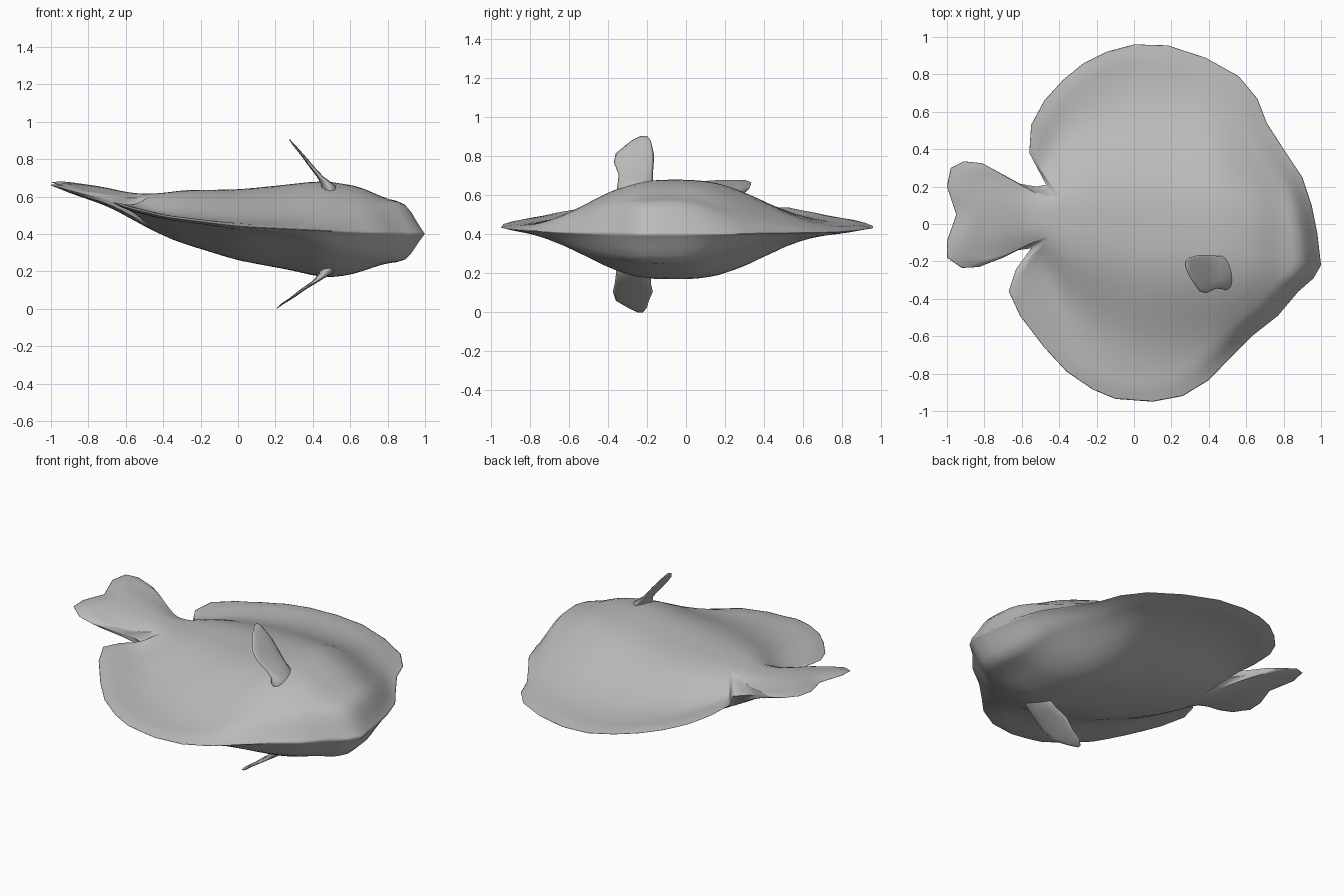
import bpy, bmesh, math

if "Cube" in bpy.data.objects:
    bpy.data.objects.remove(bpy.data.objects["Cube"])

grey = bpy.data.materials.new("plain_grey")
grey.diffuse_color = (0.5, 0.5, 0.5, 1)
grey.use_nodes = True
grey.node_tree.nodes["Principled BSDF"].inputs["Base Color"].default_value = grey.diffuse_color


def lerp_table(table, x):
    """Linear lookup in a list of (x, value)."""
    if x <= table[0][0]:
        return table[0][1]
    for (x0, v0), (x1, v1) in zip(table, table[1:]):
        if x <= x1:
            return v0 + (v1 - v0) * (x - x0) / (x1 - x0)
    return table[-1][1]


def finish(name, bm):
    bmesh.ops.recalc_face_normals(bm, faces=bm.faces[:])
    me = bpy.data.meshes.new(name)
    bm.to_mesh(me)
    bm.free()
    ob = bpy.data.objects.new(name, me)
    bpy.context.collection.objects.link(ob)
    me.materials.append(grey)
    for p in me.polygons:
        p.use_smooth = True
    return ob


def bridge(bm, a, b):
    n = len(a)
    for i in range(n):
        j = (i + 1) % n
        bm.faces.new((a[i], a[j], b[j], b[i]))


# Flat outline: snout, upper fin, tail, lower fin
OUTLINE = [(1, -.22), (.98, -.05), (.95, .1), (.9, .25), (.8, .4), (.71, .54),
           (.66, .67), (.56, .79), (.38, .89), (.18, .955), (0, .96), (-.15, .92),
           (-.27, .86), (-.38, .77), (-.48, .66), (-.55, .53), (-.56, .38),
           (-.47, .21), (-.52, .2), (-.61, .215), (-.71, .27), (-.81, .325),
           (-.91, .335), (-.98, .3), (-1, .2), (-.95, .05), (-1, -.09), (-1, -.18),
           (-.92, -.235), (-.83, -.23), (-.7, -.18), (-.62, -.14), (-.55, -.13),
           (-.63, -.24), (-.67, -.36), (-.61, -.49), (-.48, -.66), (-.36, -.79),
           (-.22, -.885), (-.1, -.935), (.1, -.95), (.26, -.92), (.4, -.835),
           (.52, -.71), (.63, -.6), (.77, -.49), (.88, -.36), (.96, -.29)]
CENTRE = (-.3, .03)

# Bent middle surface, bulge above and below it, bulge width, bulge centre
MID = [(-1, .672), (-.7, .59), (-.55, .53), (-.4, .49), (0, .44), (.6, .41), (1, .4)]
UP = [(-1, .004), (-.8, .03), (-.6, .06), (-.45, .1), (-.3, .145), (0, .185), (.2, .215),
      (.45, .255), (.65, .235), (.8, .165), (.9, .155), (1, .05)]
DOWN = [(-1, .004), (-.8, .02), (-.6, .04), (-.45, .075), (-.3, .115), (0, .17), (.3, .21),
        (.45, .24), (.6, .22), (.8, .145), (.9, .14), (1, .05)]
WIDTH = [(-.7, .2), (-.5, .17), (-.35, .36), (0, .53), (.45, .53), (.75, .4), (1, .27)]
SHIFT = [(-.5, .03), (.3, -.03), (1, -.15)]


def smooth_lookup(table, x, r=.05):
    return sum(lerp_table(table, x + k * r) for k in (-1, 0, 1)) / 3


def surface(x, y, rim_distance, side):
    d = abs(y - lerp_table(SHIFT, x)) / smooth_lookup(WIDTH, x)
    bulge = smooth_lookup(UP if side > 0 else DOWN, x) * math.exp(-d ** 2.8)
    fade = math.sin(math.pi / 2 * min(1, rim_distance / .11))
    tilt = .05 * y * min(1, max(0, (-x - .5) / .3))
    return smooth_lookup(MID, x) + tilt + side * (bulge + .012) * fade


# Body with its long fins and tail: rings shrinking from the rim to the centre
bm = bmesh.new()
rim = []
for (x0, y0), (x1, y1) in zip(OUTLINE, OUTLINE[1:] + OUTLINE[:1]):
    rim += [(x0, y0), ((x0 + x1) / 2, (y0 + y1) / 2)]
cx, cy = CENTRE
RINGS = 24
edge = [bm.verts.new((x, y, surface(x, y, 0, 1))) for x, y in rim]
for side in (1, -1):
    outer = edge
    for k in range(RINGS - 1, 0, -1):
        t = 1 - (1 - k / RINGS) ** 1.6
        ring = []
        for rx, ry in rim:
            x, y = cx + (rx - cx) * t, cy + (ry - cy) * t
            gap = (1 - t) * math.hypot(rx - cx, ry - cy)
            ring.append(bm.verts.new((x, y, surface(x, y, gap, side))))
        bridge(bm, outer, ring)
        outer = ring
    tip = bm.verts.new((cx, cy, surface(cx, cy, 1, side)))
    for i in range(len(outer)):
        bm.faces.new((outer[i], outer[(i + 1) % len(outer)], tip))
finish("body", bm)


def side_fin(name, rows):
    """Loft flat ellipses; each row is x, z, y_min, y_max, half thickness."""
    bm = bmesh.new()
    last = None
    for x, z, y0, y1, h in rows:
        ring = []
        for i in range(12):
            a = i * math.tau / 12
            ring.append(bm.verts.new((x + h * math.sin(a),
                                      (y0 + y1) / 2 + (y1 - y0) / 2 * math.cos(a), z)))
        if last:
            bridge(bm, last, ring)
        else:
            bm.faces.new(ring)
        last = ring
    bm.faces.new(last)
    return finish(name, bm)


# Small swept fins on both flanks, rooted inside the body
side_fin("upper_side_fin", [(.5, .58, -.36, -.17, .07), (.48, .665, -.35, -.17, .035),
                            (.44, .705, -.345, -.17, .018), (.385, .77, -.37, -.165, .013),
                            (.35, .815, -.36, -.165, .01), (.295, .88, -.28, -.18, .007),
                            (.275, .905, -.23, -.2, .003)])
side_fin("lower_side_fin", [(.51, .27, -.36, -.18, .07), (.47, .19, -.36, -.18, .035),
                            (.42, .15, -.365, -.18, .02), (.35, .105, -.375, -.17, .015),
                            (.29, .06, -.36, -.19, .011), (.235, .025, -.3, -.2, .008),
                            (.205, .0, -.25, -.22, .003)])
